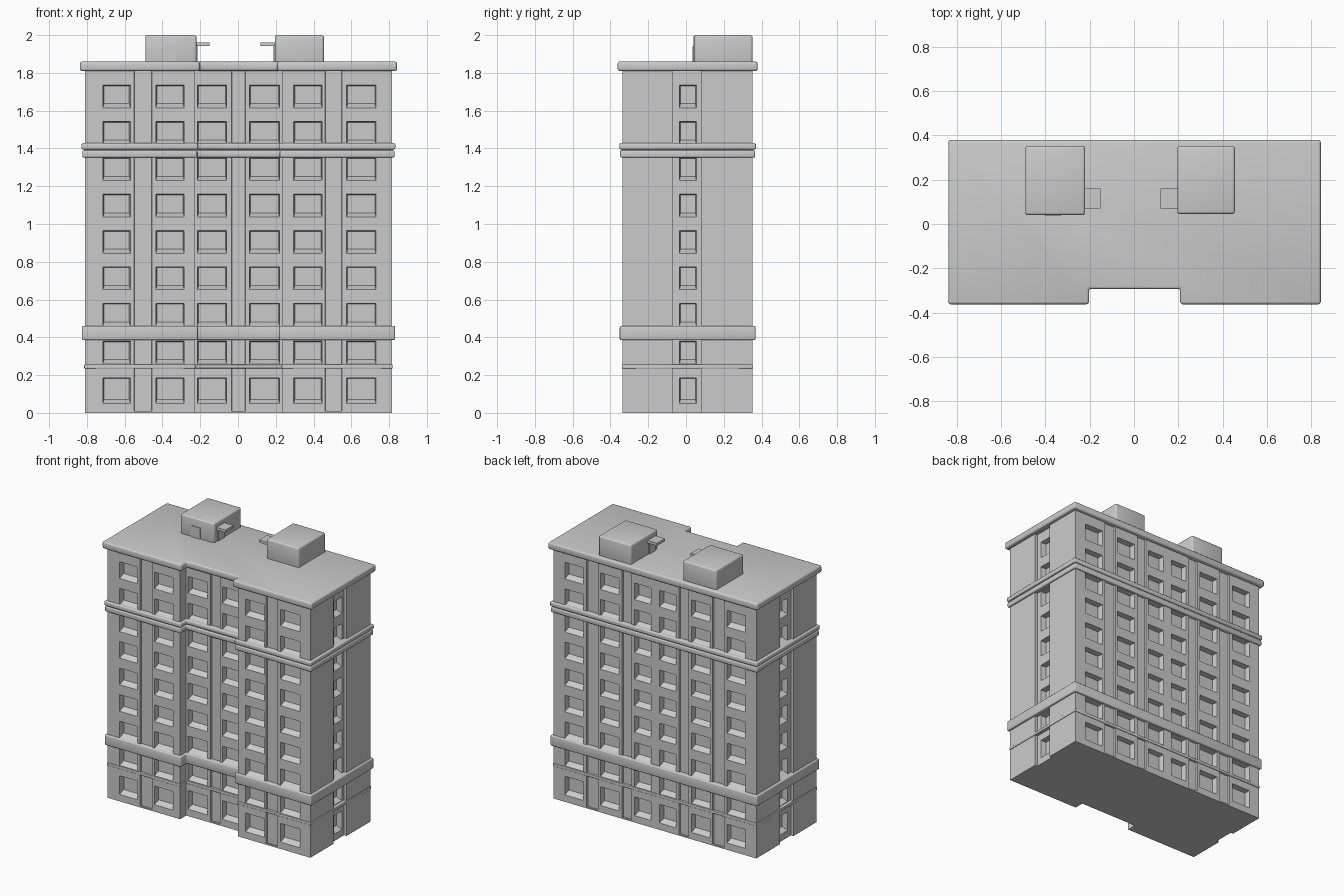
import bpy, bmesh, math
from mathutils import Vector

if "Cube" in bpy.data.objects:
    bpy.data.objects.remove(bpy.data.objects["Cube"])

stone = bpy.data.materials.new("grey_stone")
stone.diffuse_color = (0.6, 0.6, 0.6, 1)
stone.use_nodes = True
stone.node_tree.nodes["Principled BSDF"].inputs["Base Color"].default_value = stone.diffuse_color

X0, X1, Y0, Y1 = -0.81, 0.815, -0.335, 0.352
NX0, NX1, NY = -0.23, 0.235, -0.265        # notch in the front
CY0, CY1, CD = -0.072, 0.08, 0.02          # window channel in each side
TOP = 1.83


def finish(name, bm, bevel=0.0):
    bmesh.ops.remove_doubles(bm, verts=bm.verts, dist=0.0002)
    bmesh.ops.recalc_face_normals(bm, faces=bm.faces)
    mesh = bpy.data.meshes.new(name)
    bm.to_mesh(mesh)
    bm.free()
    mesh.materials.append(stone)
    ob = bpy.data.objects.new(name, mesh)
    bpy.context.collection.objects.link(ob)
    bpy.ops.object.select_all(action='DESELECT')
    bpy.context.view_layer.objects.active = ob
    ob.select_set(True)
    if bevel:
        mod = ob.modifiers.new("round", 'BEVEL')
        mod.width, mod.segments, mod.limit_method = bevel, 3, 'ANGLE'
        bpy.ops.object.modifier_apply(modifier=mod.name)
    bpy.ops.object.shade_smooth_by_angle(angle=math.radians(35))
    return ob


def outline(offset=0.0, channel=False):
    """Counter-clockwise footprint, grown by offset."""
    pts = [(X0, Y0), (NX0, Y0), (NX0, NY), (NX1, NY), (NX1, Y0), (X1, Y0)]
    if channel:
        pts += [(X1, CY0), (X1 - CD, CY0), (X1 - CD, CY1), (X1, CY1)]
    pts += [(X1, Y1), (X0, Y1)]
    if channel:
        pts += [(X0, CY1), (X0 + CD, CY1), (X0 + CD, CY0), (X0, CY0)]
    pts = [Vector(p) for p in pts]
    n = len(pts)
    normals = []
    for i in range(n):
        d = (pts[(i + 1) % n] - pts[i]).normalized()
        normals.append(Vector((d.y, -d.x)))
    return [pts[i] + offset * (normals[i - 1] + normals[i]) for i in range(n)]


def prism(bm, pts, z0, z1):
    low = [bm.verts.new((p[0], p[1], z0)) for p in pts]
    high = [bm.verts.new((p[0], p[1], z1)) for p in pts]
    for i in range(len(pts)):
        j = (i + 1) % len(pts)
        bm.faces.new((low[i], low[j], high[j], high[i]))
    bm.faces.new(low[::-1])
    return bm.faces.new(high)


def box(name, x0, x1, y0, y1, z0, z1, bevel=0.0):
    bm = bmesh.new()
    prism(bm, [(x0, y0), (x1, y0), (x1, y1), (x0, y1)], z0, z1)
    return finish(name, bm, bevel)


def ring(name, offset, z0, z1, bevel):
    bm = bmesh.new()
    prism(bm, outline(offset), z0, z1)
    return finish(name, bm, bevel)


# Storeys: bottom and top of each window row
ROWS = [(0.05, 0.185), (0.26, 0.38)]
ROWS += [(0.46 + 0.1925 * i, 0.58 + 0.1925 * i) for i in range(7)]


def facade(bm, p, q, windows=(), strips=()):
    """Wall from p to q with sunken windows and tall sunken strips."""
    length = (q - p).length
    d = (q - p) / length
    nrm = Vector((d.y, -d.x))

    def vert(u, z, depth=0.0):
        w = p + d * u - nrm * depth
        return bm.verts.new((w.x, w.y, z))

    def quad(u0, u1, z0, z1):
        bm.faces.new([vert(u0, z0), vert(u1, z0), vert(u1, z1), vert(u0, z1)])

    def pocket(u0, u1, z0, z1, depth, side, sill):
        a = [vert(u0, z0), vert(u1, z0), vert(u1, z1), vert(u0, z1)]
        s, t = u0 + side, u1 - side
        b = [vert(s, z0 + sill, depth), vert(t, z0 + sill, depth),
             vert(t, z1 - 0.004, depth), vert(s, z1 - 0.004, depth)]
        for i in range(4):
            j = (i + 1) % 4
            bm.faces.new((a[i], a[j], b[j], b[i]))
        bm.faces.new(b)

    axis = 0 if abs(d.x) > 0.5 else 1
    cols = []
    for kind, spans in (("window", windows), ("strip", strips)):
        for a, b in spans:
            u = sorted((abs(a - p[axis]), abs(b - p[axis])))
            cols.append((u[0], u[1], kind))
    at = 0.0
    for u0, u1, kind in sorted(cols):
        quad(at, u0, 0, TOP)
        if kind == "strip":
            pocket(u0, u1, 0.01, TOP, 0.012, 0.003, 0.0)
            quad(u0, u1, 0, 0.01)
        else:
            z = 0.0
            for z0, z1 in ROWS:
                quad(u0, u1, z, z0)
                pocket(u0, u1, z0, z1, 0.04, 0.006, 0.022)
                z = z1
            quad(u0, u1, z, TOP)
        at = u1
    quad(at, length, 0, TOP)


# Main block: one facade per footprint edge
pts = outline(0, True)
openings = {
    0: ([(-0.715, -0.57), (-0.435, -0.285)], [(-0.55, -0.455)]),
    2: ([(-0.215, -0.06), (0.06, 0.22)], [(-0.035, 0.04)]),
    4: ([(0.295, 0.445), (0.575, 0.73)], [(0.46, 0.55)]),
    7: ([(-0.035, 0.055)], []),
    10: ([(s * a, s * b) for s in (-1, 1)
          for a, b in ((0.575, 0.725), (0.29, 0.44), (0.035, 0.165))],
         [(-0.55, -0.46), (-0.265, -0.19), (0.19, 0.265), (0.46, 0.55)]),
    13: ([(-0.035, 0.055)], []),
}
bm = bmesh.new()
for i, p in enumerate(pts):
    facade(bm, p, pts[(i + 1) % len(pts)], *openings.get(i, ((), ())))
for z in (0, TOP):
    bm.faces.new([bm.verts.new((p.x, p.y, z)) for p in pts])
finish("main_block", bm)

# Horizontal mouldings around the block
ring("plinth_ledge", 0.004, 0.235, 0.256, 0.003)
ring("lower_band", 0.016, 0.385, 0.46, 0.008)
ring("upper_band_bottom", 0.014, 1.352, 1.39, 0.008)
ring("upper_band_core", 0.006, 1.385, 1.4, 0.0)
ring("upper_band_top", 0.018, 1.395, 1.428, 0.008)

# Cornice with a slightly sunken roof
bm = bmesh.new()
roof = prism(bm, outline(0.027), 1.81, 1.86)
bmesh.ops.inset_region(bm, faces=[roof], thickness=0.045, depth=-0.008)
finish("cornice_roof", bm, 0.012)

# Roof huts with doors and small canopies
for side, x0, x1, y0 in (("left", -0.49, -0.22, 0.04), ("right", 0.195, 0.455, 0.045)):
    box(side + "_roof_hut", x0, x1, y0, 0.352, 1.84, 2.0, 0.012)
    a, b = (x1 - 0.01, -0.15) if side == "left" else (0.12, x0 + 0.01)
    box(side + "_canopy", a, b, 0.07, 0.16, 1.943, 1.962)
    wall = x1 if side == "left" else x0
    box(side + "_hut_side_door", wall - 0.006, wall + 0.006, 0.08, 0.15, 1.85, 1.943)
box("hut_front_door", -0.4, -0.33, 0.035, 0.045, 1.85, 1.94)
